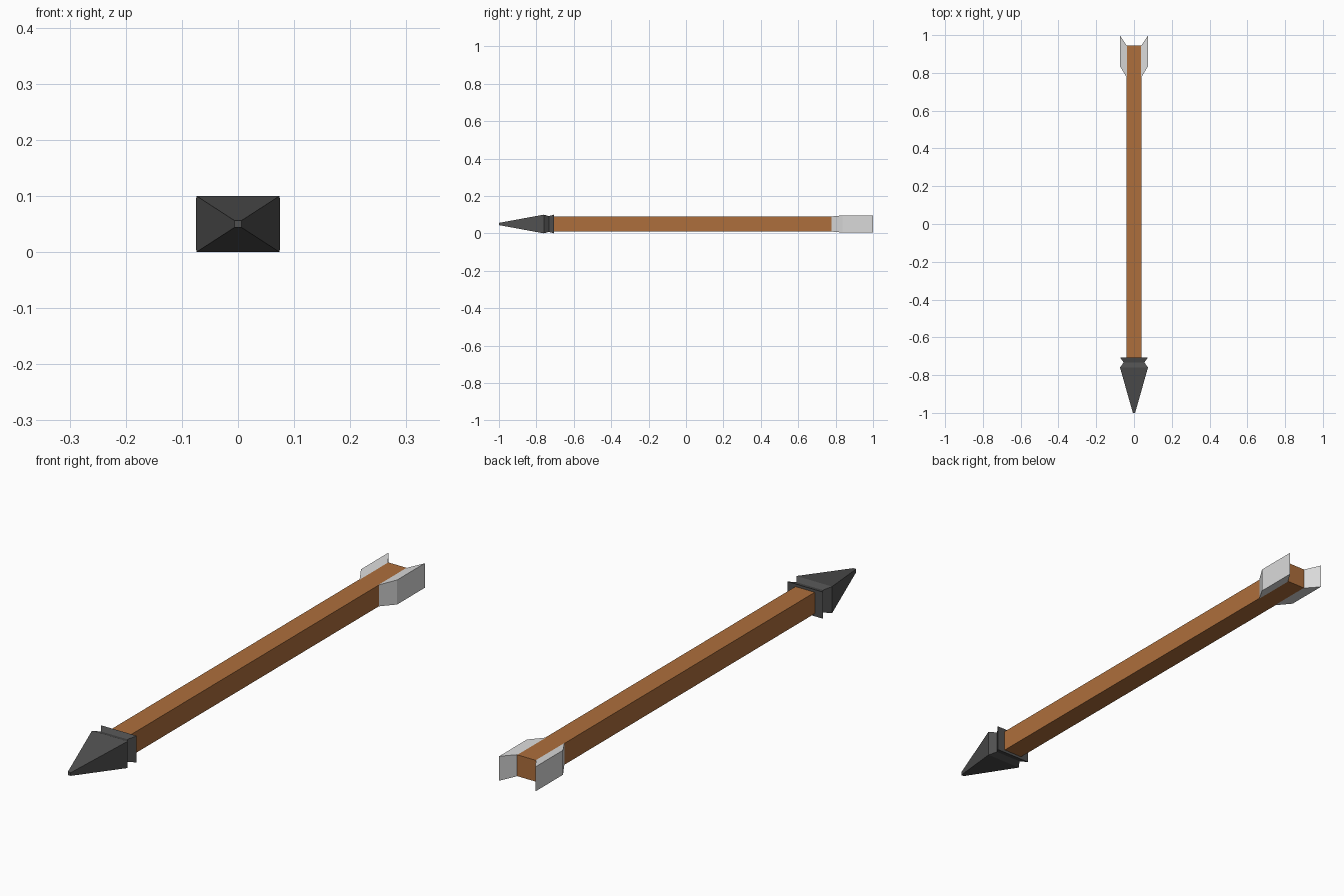
import bpy, bmesh

if "Cube" in bpy.data.objects:
    bpy.data.objects.remove(bpy.data.objects["Cube"])

CZ = 0.05  # height of the arrow axis


def material(name, rgb):
    m = bpy.data.materials.new(name)
    m.diffuse_color = (*rgb, 1)
    m.use_nodes = True
    m.node_tree.nodes["Principled BSDF"].inputs["Base Color"].default_value = m.diffuse_color
    return m


def loft(name, rings, mat):
    """Join rings of four points into one closed solid."""
    bm = bmesh.new()
    loops = [[bm.verts.new(p) for p in ring] for ring in rings]
    for a, b in zip(loops, loops[1:]):
        for i in range(4):
            j = (i + 1) % 4
            bm.faces.new((a[i], a[j], b[j], b[i]))
    bm.faces.new(loops[0])
    bm.faces.new(loops[-1])
    bmesh.ops.recalc_face_normals(bm, faces=bm.faces)
    me = bpy.data.meshes.new(name)
    bm.to_mesh(me)
    bm.free()
    me.materials.append(mat)
    ob = bpy.data.objects.new(name, me)
    bpy.context.collection.objects.link(ob)
    return ob


def rect(y, hx, hz):
    return [(sx * hx, y, CZ + sz * hz) for sx, sz in ((-1, -1), (1, -1), (1, 1), (-1, 1))]


wood = material("brown wood", (0.42, 0.158, 0.045))
metal = material("dark metal", (0.08, 0.08, 0.08))
feather = material("pale feather", (0.70, 0.70, 0.70))

# square shaft
loft("shaft", [rect(-0.72, 0.04, 0.04), rect(0.945, 0.04, 0.04)], wood)

# pointed head with a notched collar
loft("arrow_head", [rect(-1.0, 0.006, 0.006), rect(-0.76, 0.074, 0.05),
                    rect(-0.733, 0.055, 0.042), rect(-0.706, 0.074, 0.05)], metal)

# swept fletching on both sides: inner edge on the shaft, outer edge further back
for side, label in ((-1, "left"), (1, "right")):
    rings = [[(side * x, y, CZ + s * hz) for x, y, hz in
              ((0.038, 0.775, 0.04), (0.075, 0.836, 0.046),
               (0.075, 1.0, 0.046), (0.038, 0.943, 0.04))] for s in (-1, 1)]
    loft(label + "_fletching", rings, feather)
